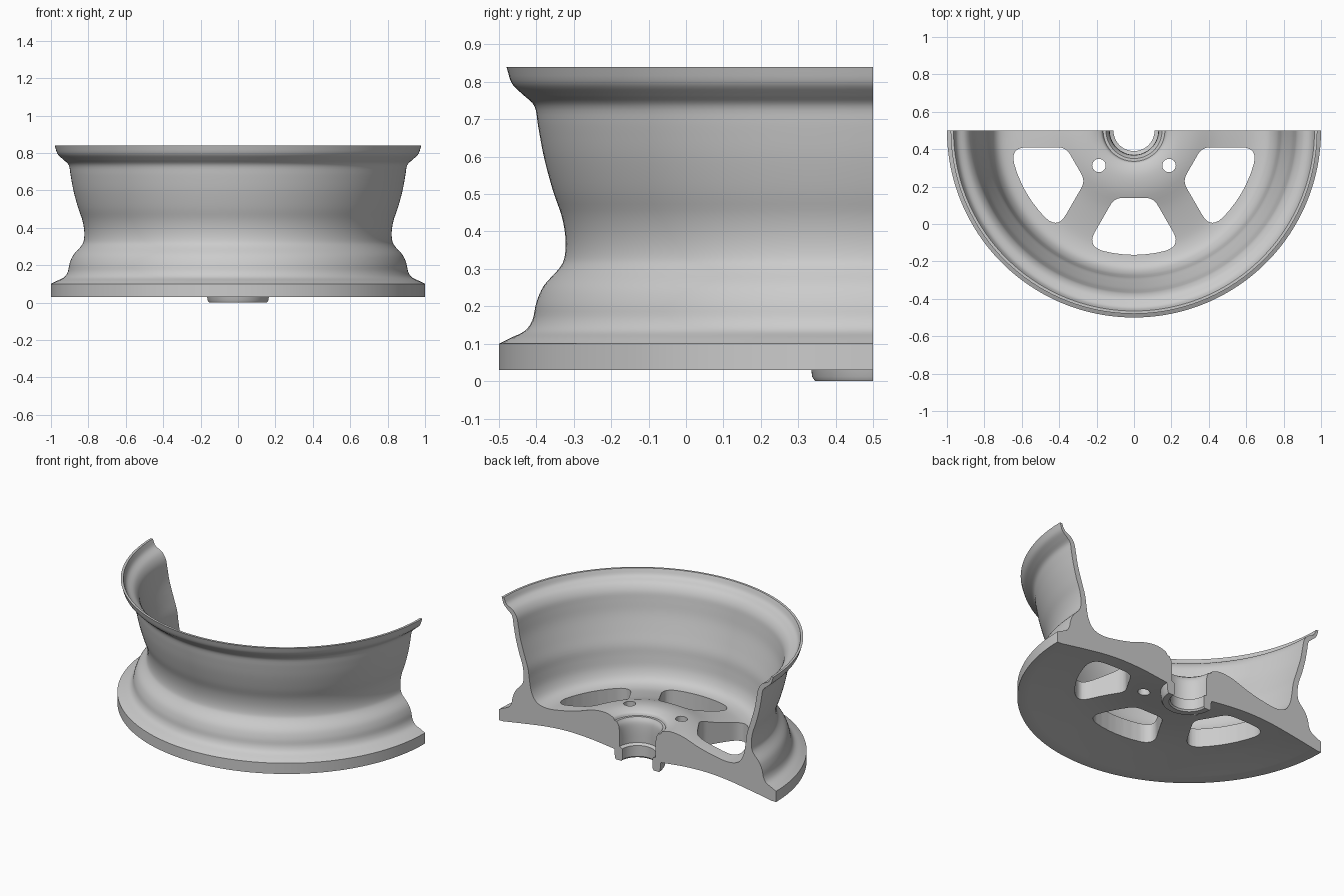
import bpy, bmesh
from math import sin, cos, pi, radians
from mathutils import Vector

if "Cube" in bpy.data.objects:
    bpy.data.objects.remove(bpy.data.objects["Cube"])

AXIS_Y = 0.5      # wheel axis lies on the cut plane
STEPS = 96        # segments over the half turn


def smooth_run(pts, n=4):
    """Catmull-Rom curve through the points, last point left out."""
    p = [Vector(q) for q in pts]
    p = [2 * p[0] - p[1]] + p + [2 * p[-1] - p[-2]]
    out = []
    for a, b, c, d in zip(p, p[1:], p[2:], p[3:]):
        for i in range(n):
            t = i / n
            out.append(0.5 * (2 * b + (c - a) * t + (2 * a - 5 * b + 4 * c - d) * t * t
                              + (3 * b - a - 3 * c + d) * t ** 3))
    return out


def make_object(name, bm):
    bmesh.ops.recalc_face_normals(bm, faces=bm.faces[:])
    me = bpy.data.meshes.new(name)
    bm.to_mesh(me)
    bm.free()
    ob = bpy.data.objects.new(name, me)
    bpy.context.collection.objects.link(ob)
    return ob


def half_turn(name, profile):
    """Closed (radius, z) profile turned by 180 degrees, with flat cut ends."""
    bm = bmesh.new()
    rings = []
    for i in range(STEPS + 1):
        a = pi + pi * i / STEPS
        rings.append([bm.verts.new((r * cos(a), AXIS_Y + r * sin(a), z)) for r, z in profile])
    n = len(profile)
    for A, B in zip(rings, rings[1:]):
        for j in range(n):
            k = (j + 1) % n
            bm.faces.new((A[j], A[k], B[k], B[j]))
    bm.faces.new(rings[0])
    bm.faces.new(rings[-1])
    return make_object(name, bm)


def round_corners(corners, n=7):
    """Polygon of (point, cut) with corners eased over the cut length."""
    out = []
    for i, (p, cut) in enumerate(corners):
        if not cut:
            out.append(p)
            continue
        a = p + (corners[i - 1][0] - p).normalized() * cut
        b = p + (corners[(i + 1) % len(corners)][0] - p).normalized() * cut
        for k in range(n + 1):
            t = k / n
            out.append(a * (1 - t) ** 2 + p * 2 * t * (1 - t) + b * t * t)
    return out


def prism(name, outline, angle):
    """Upright cutter from a 2D outline turned about the wheel axis."""
    bm = bmesh.new()
    c, s = cos(angle), sin(angle)
    low = [bm.verts.new((x * c - y * s, AXIS_Y + x * s + y * c, -0.1)) for x, y in outline]
    face = bm.faces.new(low)
    ext = bmesh.ops.extrude_face_region(bm, geom=[face])["geom"]
    bmesh.ops.translate(bm, vec=(0, 0, 0.6),
                        verts=[v for v in ext if isinstance(v, bmesh.types.BMVert)])
    ob = make_object(name, bm)
    ob.hide_render = True
    return ob


# Profile runs, split at the sharp corners
runs = [
    # tyre seat outside, from front flange to back flange
    [(1, 0.10), (0.97, 0.115), (0.93, 0.135), (0.91, 0.165), (0.90, 0.21), (0.88, 0.255),
     (0.84, 0.30), (0.825, 0.33), (0.822, 0.38), (0.832, 0.44), (0.856, 0.51), (0.88, 0.60),
     (0.895, 0.68), (0.905, 0.735), (0.935, 0.765), (0.965, 0.795), (0.98, 0.84)],
    # barrel inside and spoke disc, down to the hub
    [(0.965, 0.84), (0.945, 0.80), (0.90, 0.775), (0.872, 0.735), (0.86, 0.68), (0.845, 0.60),
     (0.815, 0.50), (0.79, 0.42), (0.78, 0.35), (0.765, 0.275), (0.73, 0.22), (0.67, 0.20),
     (0.59, 0.205), (0.45, 0.235), (0.33, 0.275), (0.24, 0.285), (0.18, 0.27), (0.165, 0.25)],
    # hub bore
    [(0.15, 0.25), (0.135, 0.22), (0.13, 0.17), (0.13, 0.09)],
    [(0.11, 0.08), (0.11, 0.01)],
    # hub nose
    [(0.118, 0), (0.155, 0)],
    [(0.163, 0.012), (0.168, 0.065)],
    # dished front face
    [(0.19, 0.068), (0.35, 0.085), (0.5, 0.09), (0.65, 0.08), (0.82, 0.055), (0.97, 0.03)],
    [(1, 0.03)],
]
profile = []
for run in runs:
    if len(run) > 3:
        profile += smooth_run(run)
    profile += [Vector(run[-1])] if len(run) > 3 else [Vector(p) for p in run]

wheel = half_turn("half_wheel", profile)

# Window between two parallel-sided spokes
R = 0.665
corner = Vector((0.2515, -0.616))
arc = [Vector((R * sin(a), -R * cos(a))) for a in (0.25, 0.17, 0.08, 0, -0.08, -0.17, -0.25)]
window = ([(Vector((-0.104, -0.36)), 0.045), (Vector((-corner.x, corner.y)), 0.085)]
          + [(p, 0) for p in reversed(arc)]
          + [(corner, 0.085), (Vector((0.104, -0.36)), 0.045)])
cutters = [prism("window_cutter", round_corners(window), radians(d)) for d in (-60, 0, 60)]

# Bolt holes
hole = [Vector((0.036 * cos(2 * pi * i / 24), -0.265 + 0.036 * sin(2 * pi * i / 24)))
        for i in range(24)]
cutters += [prism("bolt_hole_cutter", hole, radians(d)) for d in (-45, 45)]

bpy.context.view_layer.objects.active = wheel
wheel.select_set(True)
for c in cutters:
    mod = wheel.modifiers.new("cut", 'BOOLEAN')
    mod.operation = 'DIFFERENCE'
    mod.solver = 'EXACT'
    mod.object = c
    bpy.ops.object.modifier_apply(modifier=mod.name)
for c in cutters:
    bpy.data.objects.remove(c)

bpy.ops.object.select_all(action='DESELECT')
wheel.select_set(True)
bpy.ops.object.shade_smooth_by_angle(angle=radians(32))
